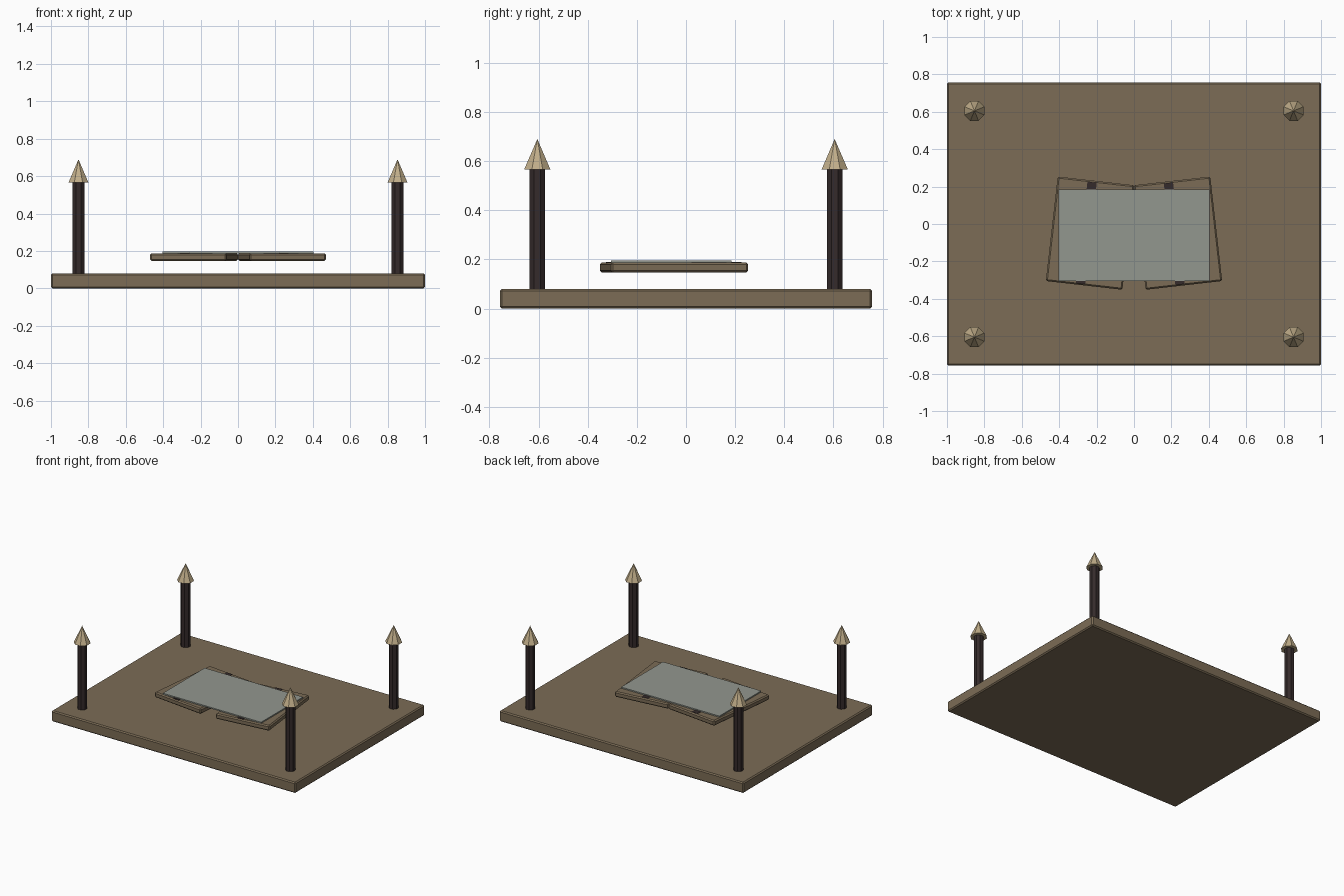
import bpy
import math

cube = bpy.data.objects.get("Cube")
if cube:
    bpy.data.objects.remove(cube, do_unlink=True)


def material(name, rgb):
    m = bpy.data.materials.new(name)
    m.use_nodes = True
    m.diffuse_color = (*rgb, 1)
    m.node_tree.nodes["Principled BSDF"].inputs["Base Color"].default_value = (*rgb, 1)
    return m


wood = material("brown wood", (0.20, 0.15, 0.092))
dark = material("dark timber", (0.035, 0.024, 0.024))
pale = material("pale tan", (0.53, 0.42, 0.25))
cloth = material("grey green sheet", (0.29, 0.31, 0.275))


def box(name, size, centre, mat, turn=0, bevel=0):
    bpy.ops.mesh.primitive_cube_add(size=1, location=centre, rotation=(0, 0, turn))
    ob = bpy.context.object
    ob.name = name
    ob.scale = size
    bpy.ops.object.transform_apply(location=False, rotation=False, scale=True)
    ob.data.materials.append(mat)
    if bevel:
        mod = ob.modifiers.new("edge bevel", 'BEVEL')
        mod.width = bevel
        mod.segments = 1
    return ob


def tapered(name, low, high, bottom, top, x, y, mat):
    # Eight sides, with flats facing the front and the sides
    bpy.ops.mesh.primitive_cone_add(
        vertices=8, radius1=low, radius2=high, depth=top - bottom,
        location=(x, y, (bottom + top) / 2), rotation=(0, 0, math.pi / 8))
    ob = bpy.context.object
    ob.name = name
    ob.data.materials.append(mat)


# Broad platform
box("platform", (2, 1.515, 0.08), (0, 0, 0.04), wood, bevel=0.008)

# Corner posts with pointed caps
for y, end in ((-0.605, "front"), (0.605, "back")):
    for x, side in ((-0.853, "right"), (0.853, "left")):
        tapered(f"{end}_{side}_post", 0.034, 0.034, 0.07, 0.57, x, y, dark)
        tapered(f"{end}_{side}_post_cap", 0.058, 0, 0.565, 0.69, x, y, pale)

# Two splayed boards, each with a dark batten let into its top
for sign, side in ((-1, "right"), (1, "left")):
    turn = sign * math.radians(6.5)
    box(f"{side}_board", (0.412, 0.562, 0.04), (sign * 0.235, -0.049, 0.167),
        wood, turn, 0.008)
    box(f"{side}_batten", (0.05, 0.546, 0.006),
        (sign * 0.235 - 0.02, -0.05 - sign * 0.002, 0.186), dark, turn)

# Thin sheet lying across both boards
box("sheet", (0.805, 0.49, 0.009), (0, -0.06, 0.1915), cloth)
